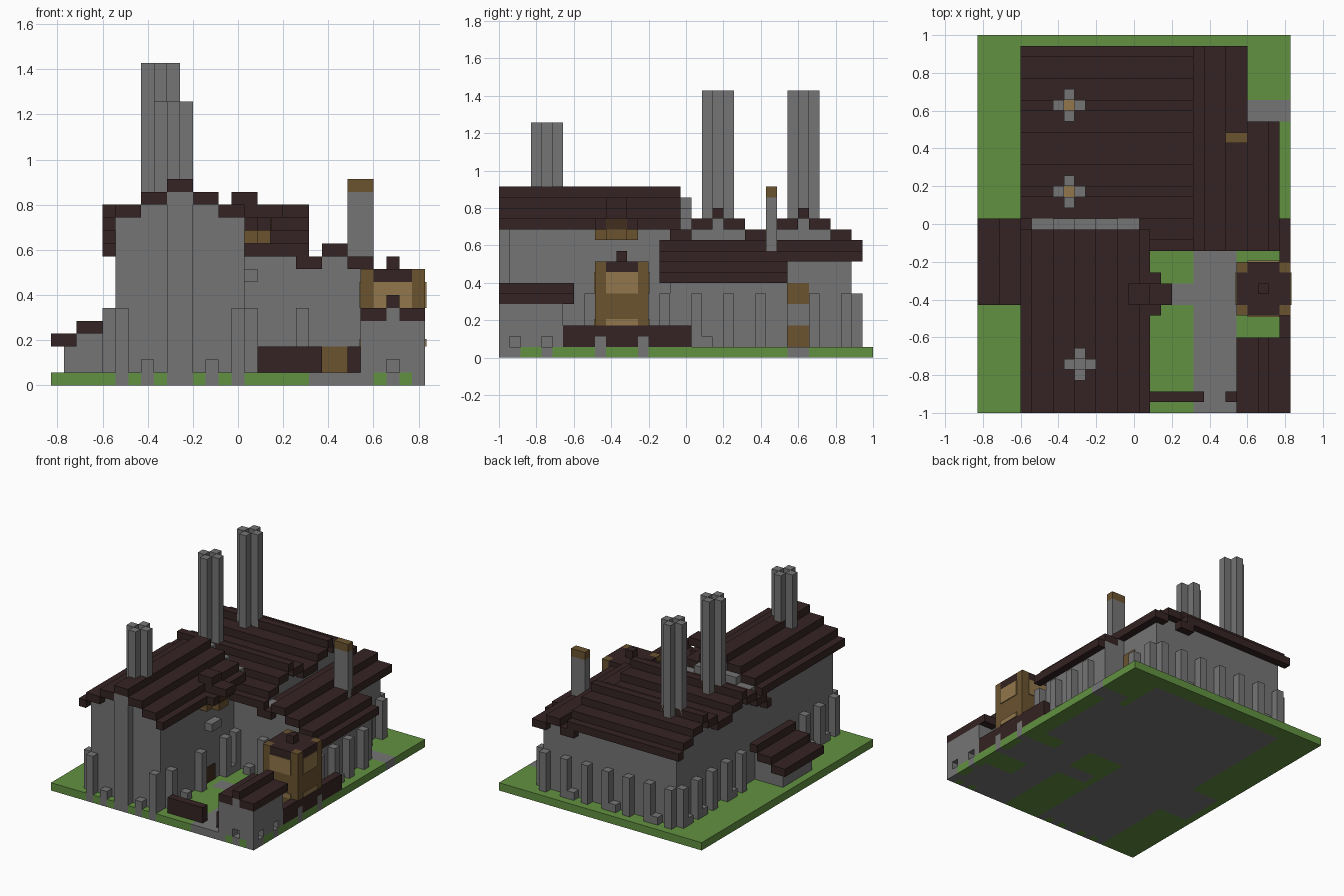
import bpy, bmesh
from mathutils import Vector

cube = bpy.data.objects.get("Cube")
if cube:
    bpy.data.objects.remove(cube)

U = 2 / 35                      # size of one block
NX, NY = 29, 35                 # ground size in blocks


def make_material(name, r, g, b):
    m = bpy.data.materials.new(name)
    m.use_nodes = True
    m.diffuse_color = (r, g, b, 1)
    m.node_tree.nodes["Principled BSDF"].inputs["Base Color"].default_value = (r, g, b, 1)
    return m


stone = make_material("grey stone", .178, .178, .178)
grass = make_material("green grass", .122, .283, .053)
tile = make_material("dark roof", .036, .017, .017)
wood = make_material("brown wood", .147, .087, .03)
tan = make_material("light wood", .283, .181, .069)
dark_wood = make_material("dark wood", .054, .027, .013)


def finish(name, bm, *mats):
    me = bpy.data.meshes.new(name)
    bm.to_mesh(me)
    bm.free()
    for m in mats:
        me.materials.append(m)
    ob = bpy.data.objects.new(name, me)
    bpy.context.collection.objects.link(ob)


def build(name, mat, boxes):
    """Boxes given in block units: x0, x1, y0, y1, z0, z1."""
    bm = bmesh.new()
    for x0, x1, y0, y1, z0, z1 in boxes:
        size = Vector((x1 - x0, y1 - y0, z1 - z0))
        mid = Vector((x0 + x1 - NX, y0 + y1 - NY, z0 + z1)) / 2
        for v in bmesh.ops.create_cube(bm, size=1)["verts"]:
            v.co = (v.co * size + mid) * U
    finish(name, bm, mat)


def post(x, y, top, bottom=1):
    return (x, x + 1, y, y + 1, bottom, top)


def stepped_house(name, strips, roof, wall, along_y, wall_limits):
    """Stepped roof of (start, end, level) strips with walls filled in below."""
    tiles, walls = [], []
    for a, b, k in strips:
        tiles.append((a, b, *roof, k, k + 1) if along_y else (*roof, a, b, k, k + 1))
        a, b = max(a, wall_limits[0]), min(b, wall_limits[1])
        if a < b:
            walls.append((a, b, *wall, 1, k) if along_y else (*wall, a, b, 1, k))
    build(name + "_roof", tile, tiles)
    build(name + "_walls", stone, walls)


# Ground slab: grass with paving and foundations
paved = [(20, 24, 0, 16), (16, 20, 10, 12), (25, 29, 27, 29), (5, 15, 1, 18), (5, 20, 17, 33),
         (15, 27, 16, 27), (20, 24, 27, 33), (1, 5, 11, 17), (24, 28, 1, 6), (24, 28, 9, 14)]
feet = [(i, 0) for i in (5, 7, 9, 10, 12, 14, 24, 26, 28)] + [(28, j) for j in (1, 4, 9, 13)]
bm = bmesh.new()
bmesh.ops.create_grid(bm, x_segments=NX, y_segments=NY, size=.5)
for v in bm.verts:
    v.co = Vector((v.co.x * NX, v.co.y * NY, 0)) * U
up = bmesh.ops.extrude_face_region(bm, geom=bm.faces[:], use_keep_orig=True)["geom"]
for v in up:
    if isinstance(v, bmesh.types.BMVert):
        v.co.z = U
bmesh.ops.recalc_face_normals(bm, faces=bm.faces[:])
for f in bm.faces:
    c = (f.calc_center_median() - f.normal * U * .2) / U
    i, j = int(c.x + NX / 2), int(c.y + NY / 2)
    if (i, j) in feet or any(a <= i < b and p <= j < q for a, b, p, q in paved):
        f.material_index = 1
finish("ground", bm, grass, stone)

# Front hall, gable to the front
stepped_house("front_hall", [(4, 5, 12), (5, 7, 13), (7, 9, 14), (9, 11, 15), (11, 13, 14),
                             (13, 15, 13), (15, 16, 12)], (0, 17), (1, 18), True, (5, 15))
build("front_chimney_breast", stone, [(9, 11, 0, 1, 1, 15)])

# Main hall with a double ridge
stepped_house("main_hall", [(15, 16, 10), (16, 18, 11), (18, 20, 12), (20, 21, 13), (21, 23, 12),
                            (23, 26, 11), (26, 28, 12), (28, 29, 13), (29, 31, 12),
                            (31, 33, 11), (33, 34, 10)], (4, 20), (5, 19), False, (16, 33))

# East wing: long west slopes, wide lower aisle only at the front part
stepped_house("east_wing", [(19, 21, 9), (21, 23, 10), (23, 25, 9)],
              (15, 34), (16, 33), True, (15, 24))
stepped_house("east_aisle", [(24, 25, 9), (25, 27, 8), (27, 28, 7)],
              (15, 27), (16, 27), True, (24, 27))
build("link_wall", stone, [(15, 20, 16, 18, 1, 10)])

# West lean-to
stepped_house("west_annex", [(0, 2, 3), (2, 4, 4), (4, 5, 5)],
              (10, 18), (11, 17), True, (1, 5))

# Cross-shaped chimneys with a sunken flue
for name, x, y, top, cap in (("front_chimney", 9, 4, 22, stone),
                             ("middle_chimney", 8, 20, 25, tan),
                             ("rear_chimney", 8, 28, 25, tan)):
    build(name, stone, [post(x + a, y + b, top, 10) for a, b in ((1, 0), (-1, 0), (0, 1), (0, -1))])
    build(name + "_flue", cap, [post(x, y, top - 1, 10)])
build("wing_chimney", stone, [(23, 25, 25, 26, 8, 15)])
build("wing_chimney_cap", wood, [(23, 25, 25, 26, 15, 16)])

# Buttresses: tall ones with low stubs between
front = [post(x, 0, top) for x, top in ((5, 6), (7, 2), (12, 2), (14, 6))]
north = [post(x, 33, 6) for x in range(5, 24, 3)] + [post(x, 33, 2) for x in range(7, 22, 6)]
west = [post(4, y, 6) for y in (1, 4, 7, 20, 23, 26, 29, 32)]
west += [post(4, y, 2) for y in (3, 6, 22, 28, 31)]
east = [post(27, y, 6) for y in (15, 18, 21, 24)] + [post(27, 19, 2)]
east += [post(24, y, 6) for y in (29, 32)]
yard = [post(15, y, 6) for y in (2, 8, 13)] + [post(15, y, 2) for y in (5, 14)]
yard += [post(x, 15, 6) for x in (15, 19)] + [post(17, 15, 2)]
for side, posts in (("front", front), ("north", north), ("west", west),
                    ("east", east), ("yard", yard)):
    build(side + "_buttresses", stone, posts)

# Dormer over the yard door
build("dormer_body", wood, [(14, 16, 9, 13, 11, 12), (16, 17, 10, 12, 11, 13)])
build("dormer_window", dark_wood, [(14, 16.1, 10, 12, 12, 13), (17, 17.1, 10, 12, 12, 13)])
build("dormer_roof", tile, [(14, 17, 9, 10, 12, 13), (14, 17, 12, 13, 12, 13),
                            (14, 18, 10, 12, 13, 14), (14, 16, 10, 12, 14, 15)])
build("yard_ledge", stone, [(15, 16, 10, 12, 8, 9)])

# Doors and shutters as thin plates
build("yard_door", dark_wood, [(15, 15.1, 10, 12, 1, 3)])
build("wing_door", wood, [(21, 23, 15.9, 16, 1, 3)])
build("side_door", wood, [(24, 24.1, 27, 29, 1, 3)])
build("side_shutter", wood, [(24, 24.1, 27, 29, 5, 7)])

# Gatehouse with low openings
base = [(24, 28, 1, 6, 1, 2)] + [post(x, 0, 2) for x in (24, 25, 27)]
base += [post(28, y, 2) for y in (0, 2, 3, 5)]
build("gatehouse_walls", stone, base + [(24, 29, 0, 6, 2, 5), (26, 27, 0, 6, 5, 6)])
build("gatehouse_roof", tile, [(24, 26, 0, 7, 5, 6), (27, 29, 0, 7, 5, 6), (26, 27, 0, 7, 6, 7)])

# Watch booth
build("booth_body", wood, [(24, 29, 9, 14, 3, 8), (24, 28, 9, 14, 1, 3)]
      + [post(x, y, 9, 7) for x in (24, 28) for y in (9, 13)])
panels = []
for z0, z1 in ((3, 3.6), (6, 8)):
    panels += [(x, x + .1, 10, 13, z0, z1) for x in (23.9, 29)]
    panels += [(25, 28, y, y + .1, z0, z1) for y in (8.9, 14)]
build("booth_panels", tan, panels)
build("booth_roof", tile, [(25, 28, 9, 14, 8, 9), (24, 25, 10, 13, 8, 9),
                           (28, 29, 10, 13, 8, 9), post(26, 11, 10, 9)])

# Fences and their stone piers
build("east_fence", tile, [(28, 29, 6, 18, 2, 3), (28, 29, 6, 9, 1, 2),
                           (28, 29, 10, 13, 1, 2), (28, 29, 14, 18, 1, 2)])
build("east_fence_piers", stone, [post(28, 9, 2), post(28, 13, 2)])
build("front_fence", tile, [(16, 21, 1, 2, 1, 3), (23, 24, 1, 2, 1, 3)])
